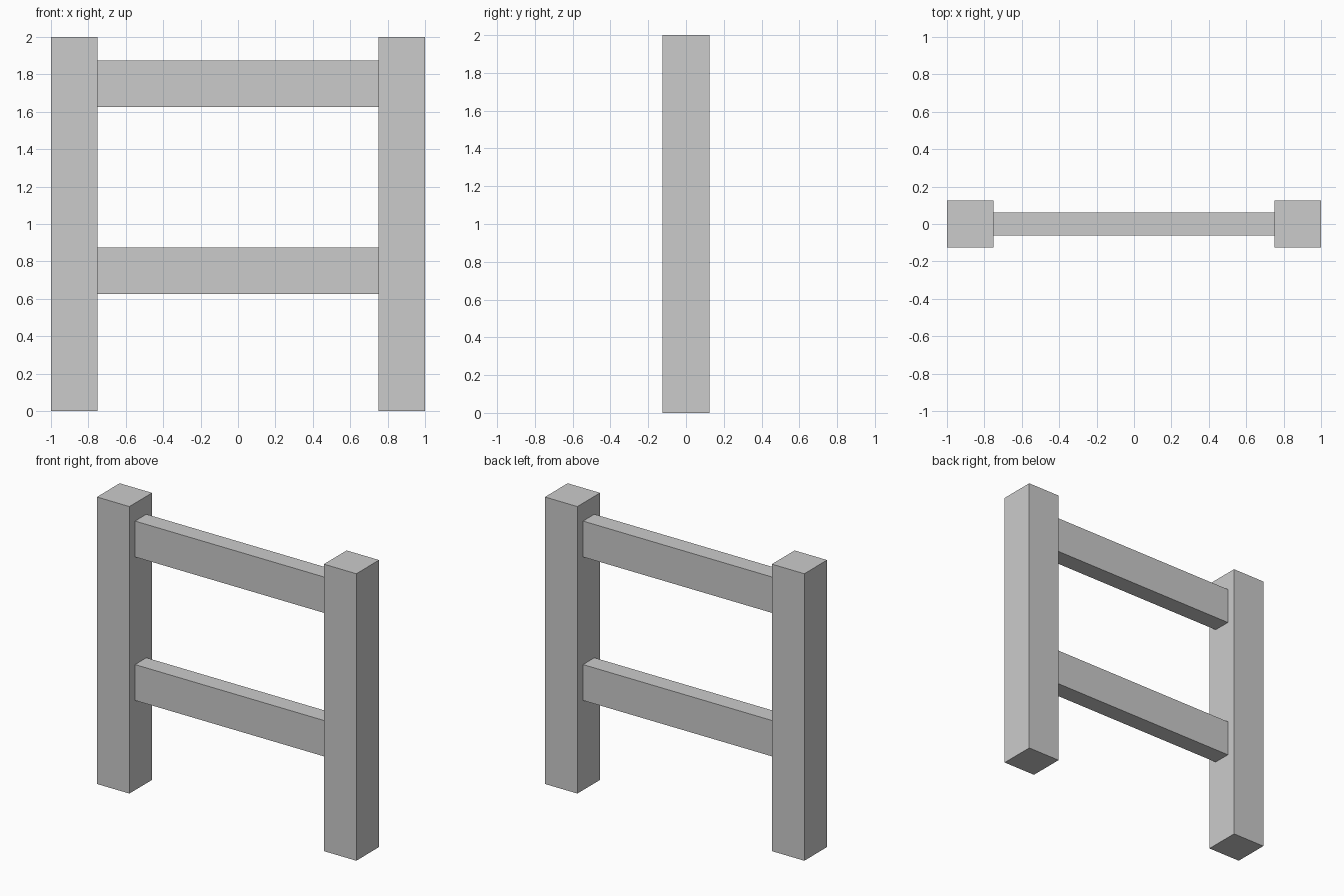
import bpy

if "Cube" in bpy.data.objects:
    bpy.data.objects.remove(bpy.data.objects["Cube"])


def box(name, center, size):
    """Add a flat-faced box with its size baked into the mesh."""
    bpy.ops.mesh.primitive_cube_add(size=1, location=center)
    obj = bpy.context.object
    obj.name = name
    obj.scale = size
    bpy.ops.object.transform_apply(location=False, rotation=False, scale=True)
    return obj


POST = 0.25      # post width and depth
HEIGHT = 2.0
SPAN = 1.5       # gap between the posts

# Square upright posts
for side, sign in (("left", -1), ("right", 1)):
    box(f"{side}_post", (sign * (SPAN + POST) / 2, 0, HEIGHT / 2), (POST, POST, HEIGHT))

# Thinner horizontal rails between the posts
for level, z in (("lower", 0.75), ("upper", 1.75)):
    box(f"{level}_rail", (0, 0, z), (SPAN, POST / 2, POST))
